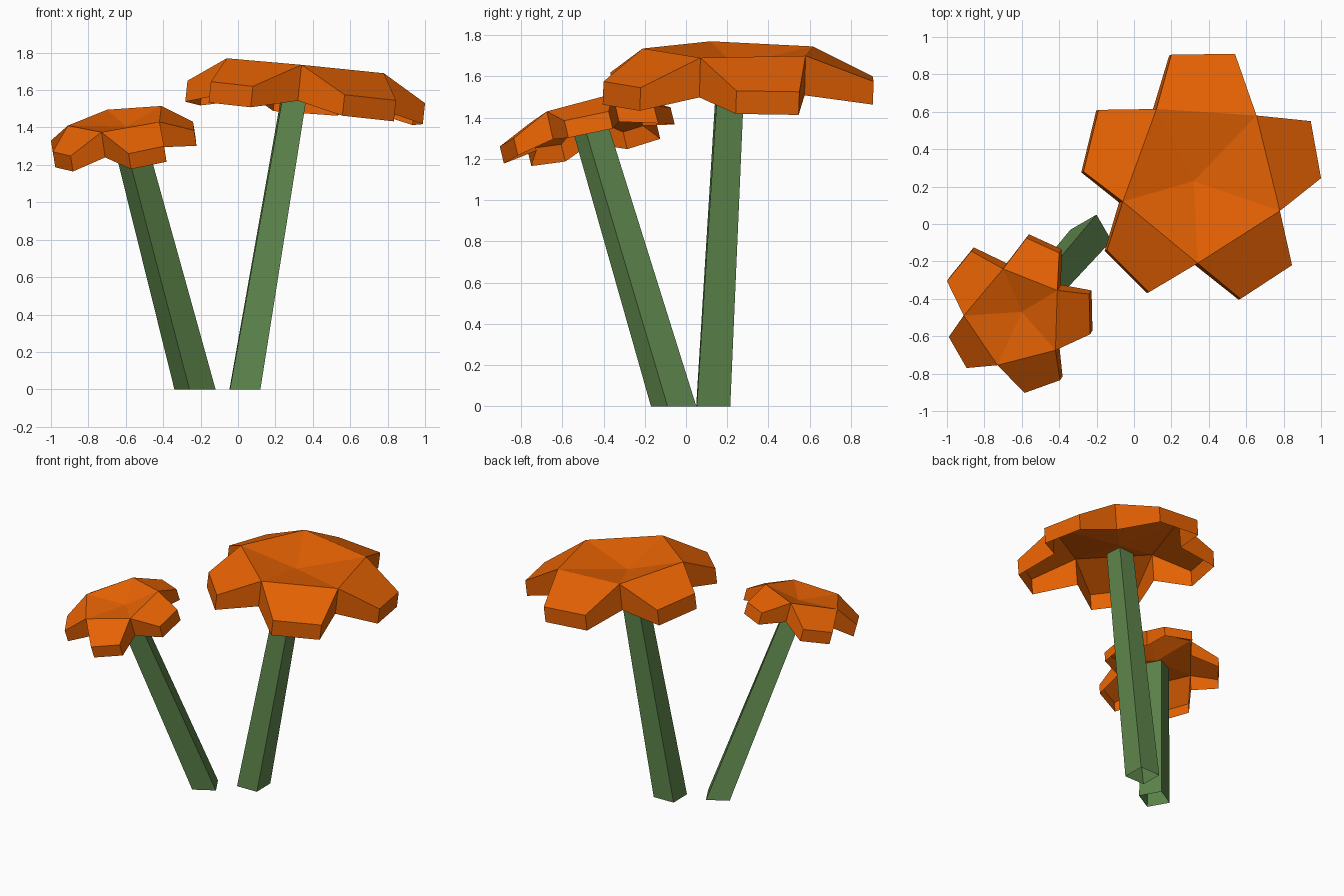
import bpy, bmesh, math
from mathutils import Vector

if "Cube" in bpy.data.objects:
    bpy.data.objects.remove(bpy.data.objects["Cube"])


def material(name, rgb):
    m = bpy.data.materials.new(name)
    m.diffuse_color = (*rgb, 1)
    m.use_nodes = True
    m.node_tree.nodes["Principled BSDF"].inputs["Base Color"].default_value = m.diffuse_color
    return m


orange = material("petal_orange", (0.83, 0.128, 0.001))
green = material("stem_green", (0.115, 0.245, 0.074))


def finish(name, bm, mat):
    me = bpy.data.meshes.new(name)
    bm.to_mesh(me)
    bm.free()
    me.materials.append(mat)
    bpy.context.scene.collection.objects.link(bpy.data.objects.new(name, me))


def flower(name, rim, centre, notch_drop, tip_drop):
    """Five-petal head, an open shell; rim repeats: notch, petal tip, petal tip."""
    bm = bmesh.new()
    n = len(rim)
    hub = bm.verts.new(centre)
    top = [bm.verts.new(p) for p in rim]
    low = [bm.verts.new(Vector(p) + Vector(tip_drop if i % 3 else notch_drop))
           for i, p in enumerate(rim)]
    # Dished middle and petals
    for i in range(0, n, 3):
        nxt = top[(i + 3) % n]
        bm.faces.new((hub, top[i], nxt))
        bm.faces.new((top[i], top[i + 1], top[i + 2], nxt))
    # Skirt around the rim
    for i in range(n):
        j = (i + 1) % n
        bm.faces.new((top[i], low[i], low[j], top[j]))
    finish(name, bm, orange)


def stem(name, base, top, r0, r1, a0, a1):
    """Tapered, leaning square tube with a slight twist, open at the ends."""
    bm = bmesh.new()
    lo, hi = [[bm.verts.new((c[0] + r * math.cos(math.radians(a + 90 * k)),
                             c[1] + r * math.sin(math.radians(a + 90 * k)), c[2]))
               for k in range(4)]
              for c, r, a in ((base, r0, a0), (top, r1, a1))]
    for k in range(4):
        j = (k + 1) % 4
        bm.faces.new((lo[k], lo[j], hi[j], hi[k]))
    finish(name, bm, green)


# Large flower head
flower("large_flower", [
    (.78, .07, 1.69), (1.0, .245, 1.53), (.945, .55, 1.525),
    (.655, .58, 1.70), (.54, .91, 1.575), (.20, .905, 1.60),
    (.12, .615, 1.745), (-.19, .61, 1.63), (-.27, .28, 1.65),
    (-.06, .12, 1.77), (-.145, -.14, 1.645), (.08, -.365, 1.62),
    (.34, -.21, 1.735), (.57, -.40, 1.575), (.845, -.22, 1.545)],
    (.32, .23, 1.655), (-.02, -.005, -.192), (-.012, -.004, -.112))

# Small flower head
flower("small_flower", [
    (-.42, -.675, 1.43), (-.235, -.59, 1.385), (-.24, -.375, 1.43),
    (-.41, -.355, 1.515), (-.40, -.155, 1.455), (-.575, -.075, 1.45),
    (-.70, -.24, 1.495), (-.87, -.145, 1.38), (-1.0, -.305, 1.33),
    (-.91, -.49, 1.41), (-.99, -.605, 1.27), (-.895, -.77, 1.248),
    (-.73, -.755, 1.375), (-.585, -.903, 1.26), (-.395, -.835, 1.30)],
    (-.60, -.47, 1.405), (.02, .03, -.135), (.013, .02, -.083))

# Stems
stem("large_stem", (.037, .132, 0), (.305, .216, 1.60), .115, .09, 46, 49)
stem("small_stem", (-.23, -.06, 0), (-.585, -.463, 1.35), .114, .094, 75, 73)
